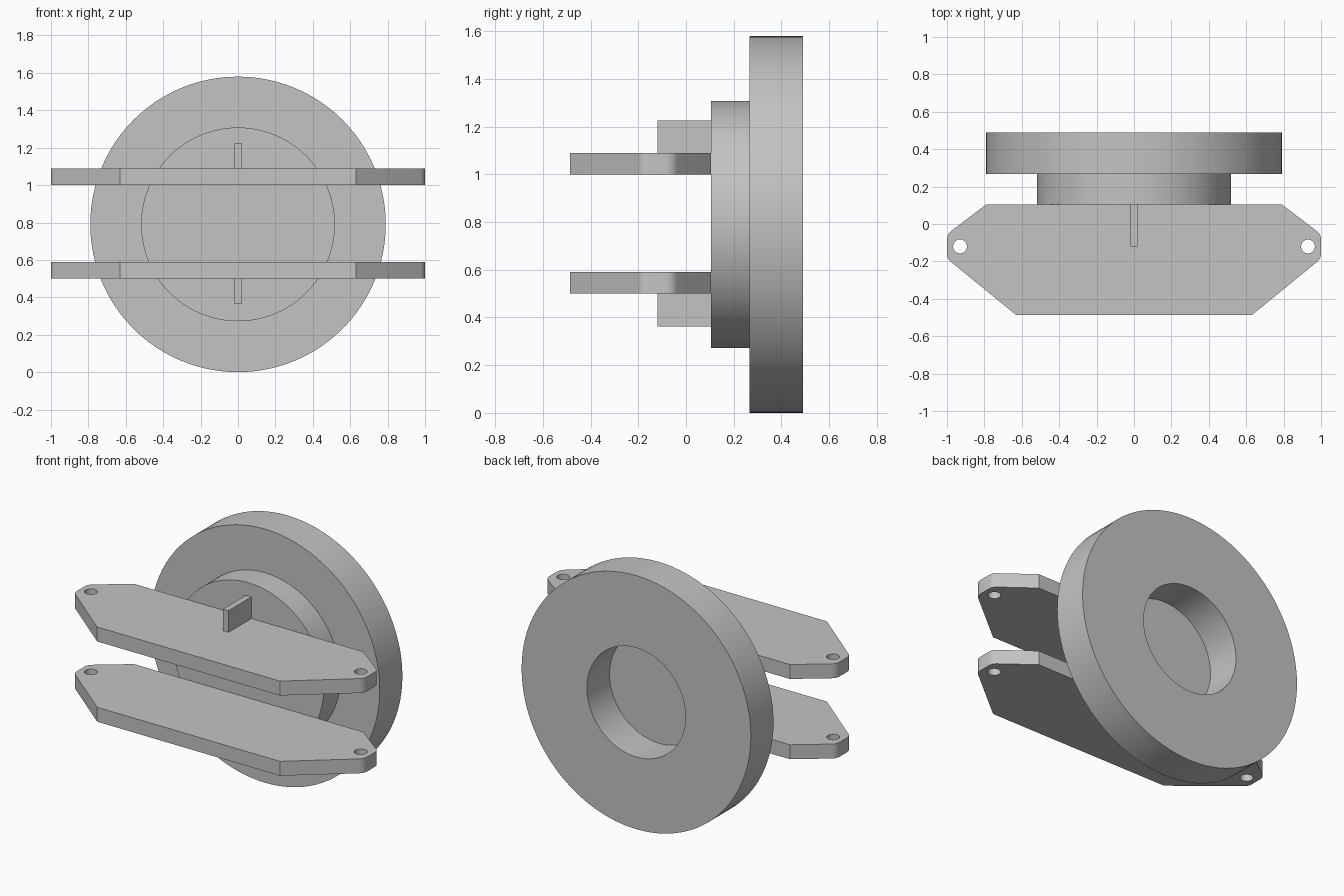
import bpy, bmesh, math
from mathutils import Vector, Matrix

if "Cube" in bpy.data.objects:
    bpy.data.objects.remove(bpy.data.objects["Cube"], do_unlink=True)

grey = bpy.data.materials.new("plain_grey")
grey.use_nodes = True
colour = (0.55, 0.55, 0.55, 1)
grey.diffuse_color = colour
grey.node_tree.nodes["Principled BSDF"].inputs["Base Color"].default_value = colour

AXIS_Z = 0.79     # height of the wheel axis
FACE_Y = 0.105    # front face of the hub
PLATE_T = 0.09


def finish(name, bm, smooth=True):
    bmesh.ops.recalc_face_normals(bm, faces=bm.faces[:])
    mesh = bpy.data.meshes.new(name)
    bm.to_mesh(mesh)
    bm.free()
    mesh.materials.append(grey)
    obj = bpy.data.objects.new(name, mesh)
    bpy.context.collection.objects.link(obj)
    if smooth:
        bpy.ops.object.select_all(action="DESELECT")
        obj.select_set(True)
        bpy.context.view_layer.objects.active = obj
        bpy.ops.object.shade_smooth_by_angle(angle=math.radians(30))
    return obj


def lathe(name, profile, steps=96):
    """Spin (radius, y) points around the wheel axis."""
    bm = bmesh.new()
    verts = [bm.verts.new((r, y, AXIS_Z)) for r, y in profile]
    edges = [bm.edges.new(pair) for pair in zip(verts, verts[1:])]
    bmesh.ops.spin(bm, geom=verts + edges, cent=(0, 0, AXIS_Z), axis=(0, 1, 0),
                   angle=math.tau, steps=steps)
    bmesh.ops.remove_doubles(bm, verts=bm.verts[:], dist=1e-4)
    return finish(name, bm)


def fillet(before, corner, after, cut=0.03, steps=6):
    """Round a corner with a short quadratic arc."""
    corner = Vector(corner)
    a = corner + (Vector(before) - corner).normalized() * cut
    b = corner + (Vector(after) - corner).normalized() * cut
    return [a.lerp(corner, t).lerp(corner.lerp(b, t), t)
            for t in (i / steps for i in range(steps + 1))]


def add_loop(bm, points, z):
    verts = [bm.verts.new((p[0], p[1], z)) for p in points]
    return [bm.edges.new((v, verts[i - 1])) for i, v in enumerate(verts)]


def plate(name, z):
    back, upper, lower, front = (0.79, FACE_Y), (1, -0.055), (1, -0.185), (0.63, -0.487)
    half = [back] + fillet(back, upper, lower) + fillet(upper, lower, front) + [front]
    outline = half + [(-p[0], p[1]) for p in reversed(half)]
    bm = bmesh.new()
    edges = add_loop(bm, outline, z)
    # Pin hole at each end
    for side in (-1, 1):
        hole = [(side * 0.93 + 0.037 * math.cos(a), -0.12 + 0.037 * math.sin(a))
                for a in (math.tau * i / 32 for i in range(32))]
        edges += add_loop(bm, hole, z)
    bmesh.ops.triangle_fill(bm, edges=edges, use_beauty=True, normal=(0, 0, 1))
    new = bmesh.ops.extrude_face_region(bm, geom=bm.faces[:])["geom"]
    bmesh.ops.translate(bm, vec=(0, 0, PLATE_T),
                        verts=[v for v in new if isinstance(v, bmesh.types.BMVert)])
    return finish(name, bm)


def box(name, low, high):
    low, high = Vector(low), Vector(high)
    bm = bmesh.new()
    bmesh.ops.create_cube(bm, size=1, matrix=Matrix.Translation((low + high) / 2)
                          @ Matrix.Diagonal((high - low).to_4d()))
    return finish(name, bm, smooth=False)


# Hub and flange, with a round recess in the back
lathe("flanged_hub", [(0, FACE_Y), (0.518, FACE_Y), (0.518, 0.267), (0.79, 0.267),
                      (0.79, 0.49), (0.34, 0.49), (0.34, 0.267), (0, 0.267)])

# Two clevis plates
plate("lower_plate", 0.5)
plate("upper_plate", 1.0)

# Stiffening ribs outside the plates
box("lower_rib", (-0.019, -0.12, 0.363), (0.019, FACE_Y, 0.5))
box("upper_rib", (-0.019, -0.12, 1.0 + PLATE_T), (0.019, FACE_Y, 1.225))
